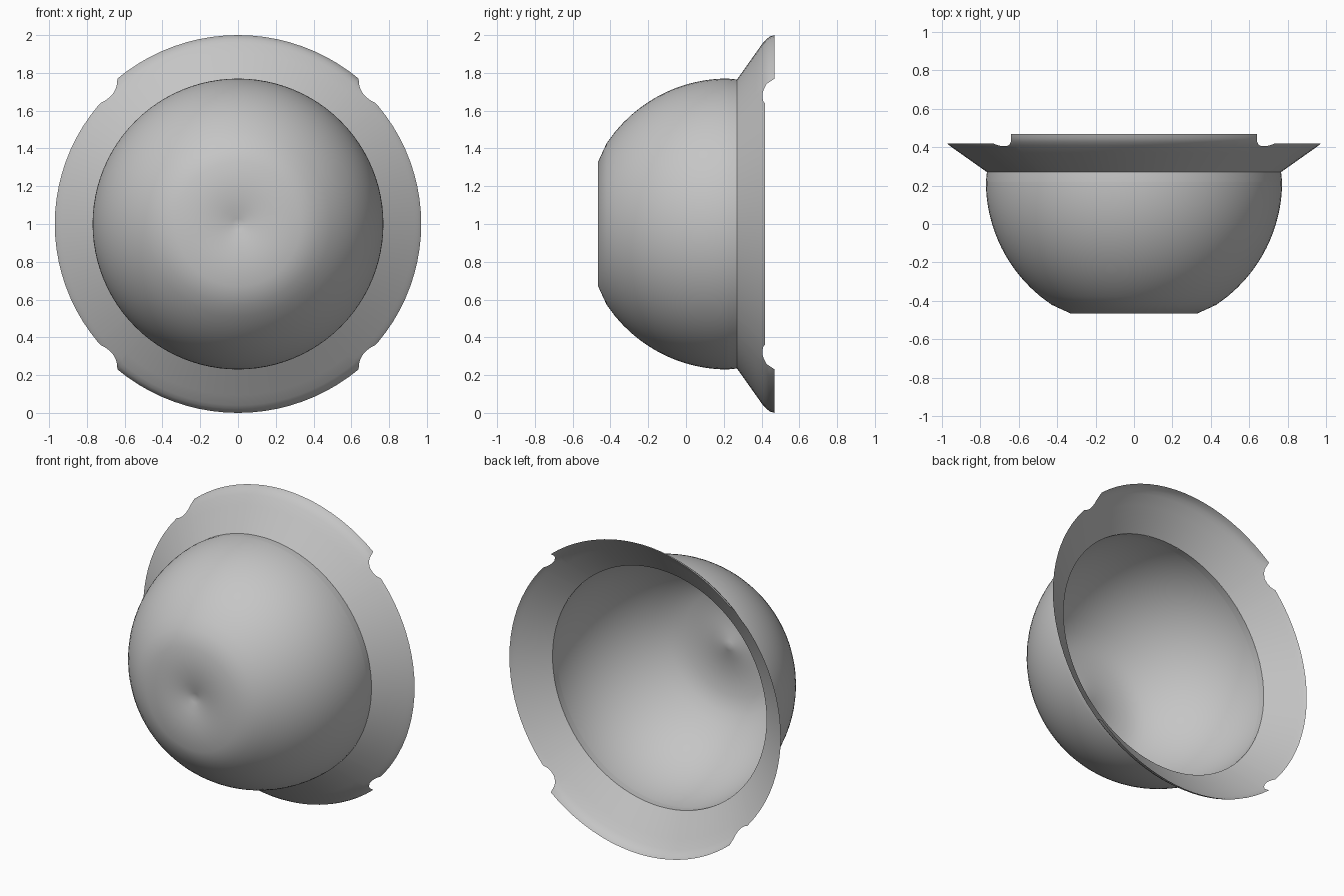
import bpy, bmesh
from math import sin, cos, sqrt, radians, degrees
from mathutils import Vector

cube = bpy.data.objects.get("Cube")
if cube:
    bpy.data.objects.remove(cube)

grey = bpy.data.materials.new("plain_grey")
grey.use_nodes = True
colour = (0.56, 0.56, 0.56, 1)
grey.diffuse_color = colour
grey.node_tree.nodes["Principled BSDF"].inputs["Base Color"].default_value = colour

NECK_R, NECK_Y = 0.765, 0.27


def interp(x, table):
    """Piecewise linear lookup."""
    for (x0, v0), (x1, v1) in zip(table, table[1:]):
        if x <= x1:
            return v0 + (v1 - v0) * (x - x0) / (x1 - x0)
    return table[-1][1]


def sweep(name, angles, profile):
    """Revolve profile(angle) -> [(radius, y), ...] about the y axis."""
    bm = bmesh.new()
    rows = [[bm.verts.new((r * cos(a), y, 1 + r * sin(a))) for r, y in profile(a)]
            for a in angles]
    for row, nxt in zip(rows, rows[1:] + rows[:1]):
        for i in range(len(row) - 1):
            bm.faces.new((row[i], row[i + 1], nxt[i + 1], nxt[i]))
    bmesh.ops.remove_doubles(bm, verts=bm.verts, dist=1e-5)
    mesh = bpy.data.meshes.new(name)
    bm.to_mesh(mesh)
    bm.free()
    mesh.materials.append(grey)
    obj = bpy.data.objects.new(name, mesh)
    bpy.context.collection.objects.link(obj)
    bpy.ops.object.select_all(action="DESELECT")
    obj.select_set(True)
    bpy.context.view_layer.objects.active = obj
    bpy.ops.object.shade_smooth_by_angle(angle=radians(25))
    return obj


# Round bowl: dimpled flat end, then a spherical wall up to the neck
def bowl_profile(a):
    pts = [(0, -0.435), (0.03, -0.44), (0.09, -0.457), (0.18, -0.464), (0.33, -0.465)]
    for i in range(1, 25):
        y = -0.465 + 0.685 * sin(radians(90 * i / 24))
        pts.append((sqrt(0.77 ** 2 - (y - 0.22) ** 2), y))
    return pts + [(NECK_R, NECK_Y)]


sweep("bowl", [radians(i * 3.75) for i in range(96)], bowl_profile)

# Flared brim: taller lobes above and below, with a rounded notch at each corner
EDGE = [(0, 0.97), (41.2, 0.97), (42.8, 0.96), (44.6, 0.955), (46.5, 0.957),
        (48.1, 0.967), (49.2, 0.98), (50.3, 1.0), (90, 1.0)]
FLARE = [(NECK_R, NECK_Y), (0.96, 0.408), (0.98, 0.427), (0.993, 0.445), (1.0, 0.468)]


def brim_profile(a):
    quarter = degrees(a) % 180
    outer = interp(min(quarter, 180 - quarter), EDGE)
    radii = [NECK_R + (outer - NECK_R) * t for t in (0, 0.3, 0.6, 0.83, 0.91, 0.97, 1)]
    return [(r, interp(r, FLARE)) for r in radii]


quarter = sorted(set([i * 4.0 for i in range(11)] + [e[0] for e in EDGE]
                     + [54 + i * 4.0 for i in range(10)]))
half = quarter + [180 - q for q in quarter[-2:0:-1]]
sweep("flared_brim", [radians(h + turn) for turn in (0, 180) for h in half], brim_profile)
